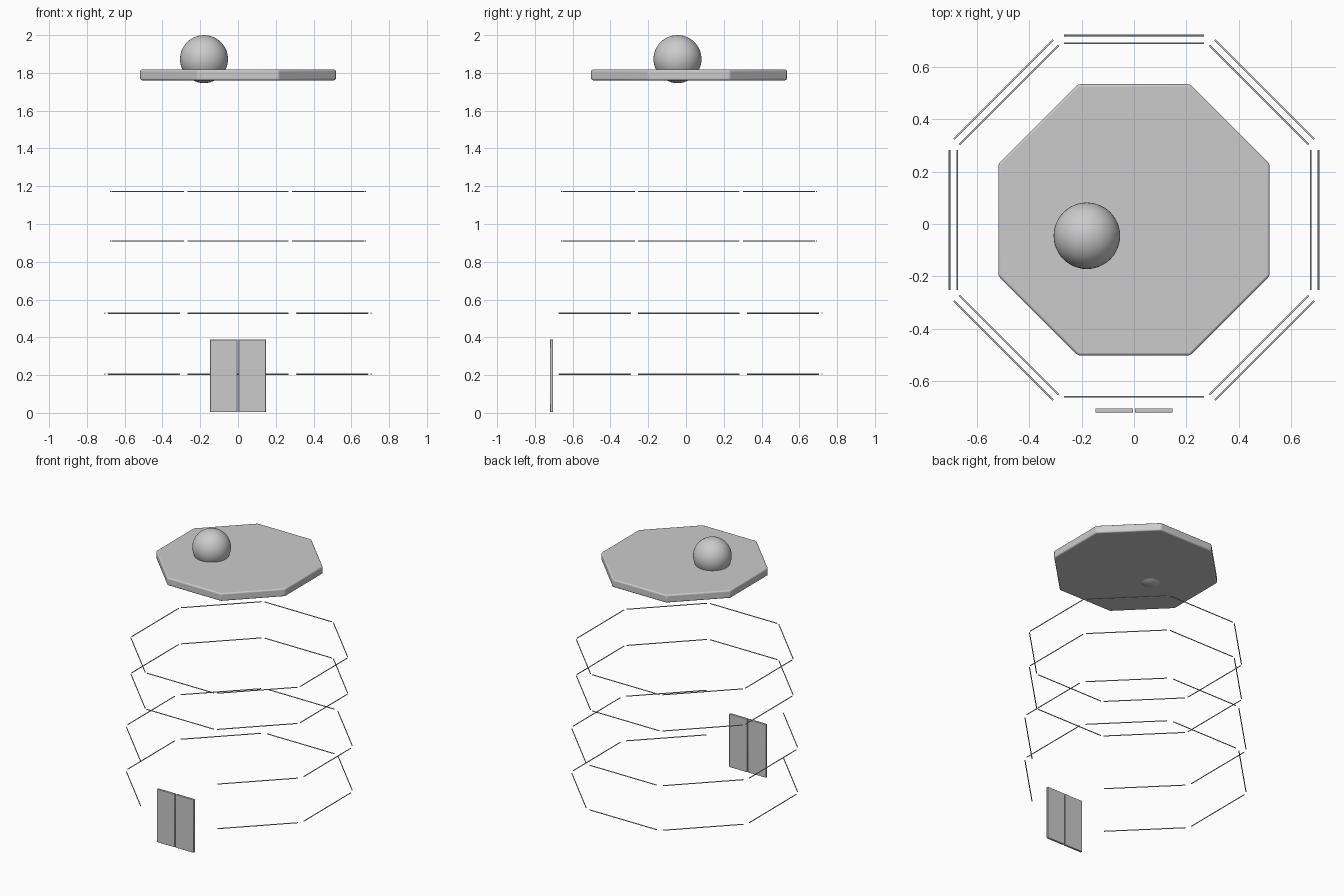
import bpy
from math import pi, sin, cos, radians

if "Cube" in bpy.data.objects:
    bpy.data.objects.remove(bpy.data.objects["Cube"])

CY = 0.015  # centre of the octagon in y


def finish(obj, name, bevel=0.0):
    obj.name = name
    if bevel:
        mod = obj.modifiers.new("bevel", 'BEVEL')
        mod.width = bevel
        mod.segments = 3
    bpy.ops.object.shade_smooth_by_angle(angle=radians(40))
    return obj


def rail_ring(name, z, apothem, open_front):
    # eight thin straight rails, front one left out where the doors are
    for i in range(8):
        if open_front and i == 6:
            continue
        a = i * pi / 4
        bpy.ops.mesh.primitive_cylinder_add(
            vertices=12, radius=0.0033, depth=0.536,
            location=(apothem * cos(a), CY + apothem * sin(a), z),
            rotation=(pi / 2, 0, a))
        finish(bpy.context.object, f"{name}_{i + 1}")


# octagonal roof slab
bpy.ops.mesh.primitive_cylinder_add(
    vertices=8, radius=0.518 / cos(pi / 8), depth=0.056,
    location=(0, CY + 0.001, 1.789), rotation=(0, 0, pi / 8))
finish(bpy.context.object, "roof_slab", 0.009)

# ball sunk into the roof
bpy.ops.mesh.primitive_uv_sphere_add(
    segments=48, ring_count=24, radius=0.127, location=(-0.18, -0.045, 1.873))
finish(bpy.context.object, "roof_ball")

# rails: lower rings open at the front, upper rings closed
for n, z in enumerate((0.205, 0.528)):
    rail_ring(f"lower_rail_{n + 1}", z, 0.705, True)
for n, z in enumerate((0.91, 1.172)):
    rail_ring(f"upper_rail_{n + 1}", z, 0.675, False)

# pair of door leaves
for side, name in ((-1, "left_door"), (1, "right_door")):
    bpy.ops.mesh.primitive_cube_add(size=1, location=(side * 0.0755, -0.712, 0.196))
    door = bpy.context.object
    door.scale = (0.145, 0.016, 0.385)
    bpy.ops.object.transform_apply(location=False, rotation=False, scale=True)
    finish(door, name, 0.003)
